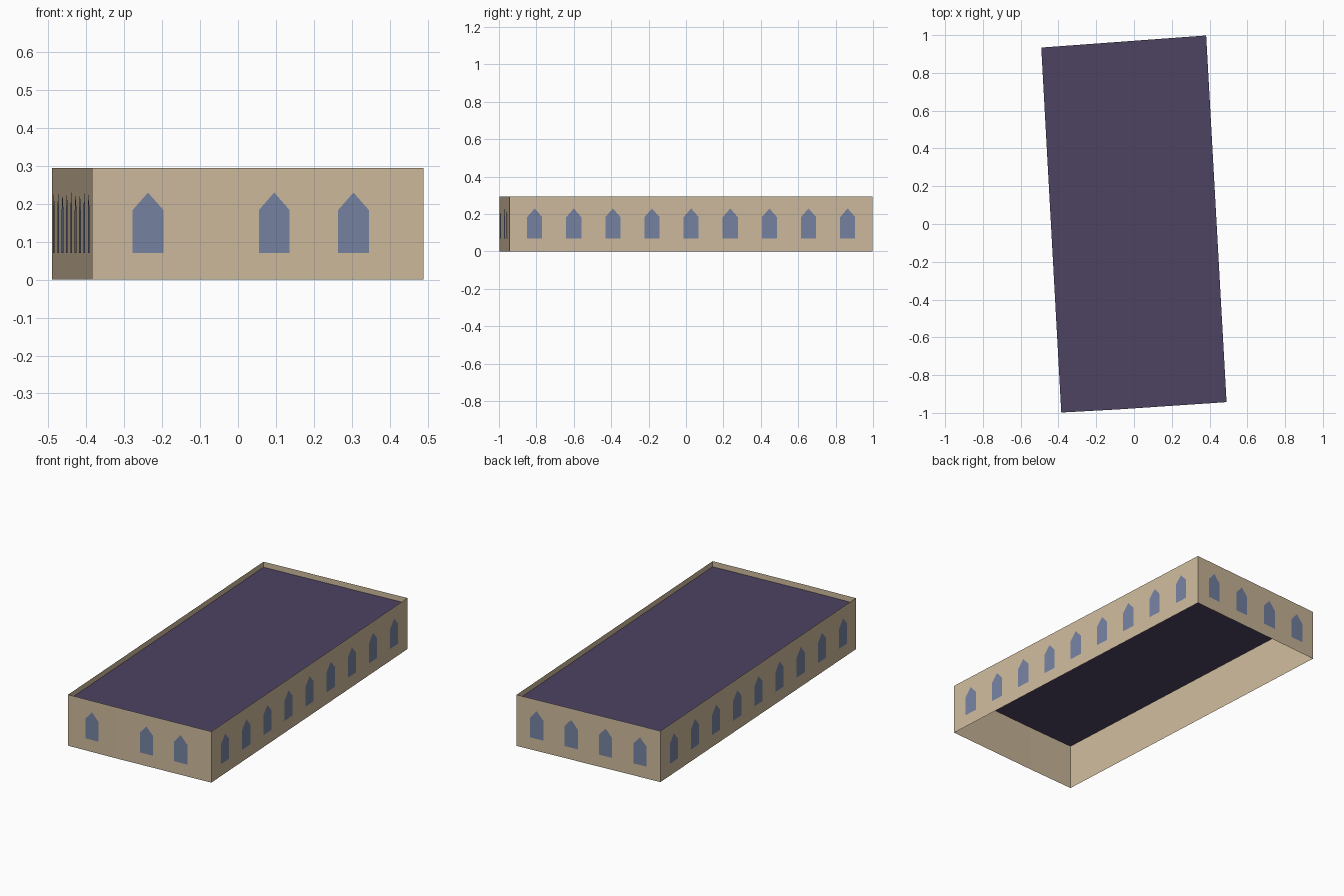
import bpy
import bmesh
from mathutils import Vector

if "Cube" in bpy.data.objects:
    bpy.data.objects.remove(bpy.data.objects["Cube"])

WALL_TOP = 0.295
ROOF_Z = 0.263
SPACING = 0.2095      # distance between window centres
HALF_WIDTH = 0.0405
SILL, SHOULDER, PEAK = 0.07, 0.184, 0.23
PROUD = 0.002         # window plates sit just outside the wall

# Footprint, counter-clockwise from the front right corner
footprint = [Vector(p) for p in (
    (-0.385, -0.998), (-0.09, -0.982), (0.49, -0.943), (0.382, 0.998), (-0.491, 0.934))]


def make_material(name, color):
    mat = bpy.data.materials.new(name)
    mat.use_nodes = True
    mat.diffuse_color = (*color, 1)
    mat.node_tree.nodes["Principled BSDF"].inputs["Base Color"].default_value = (*color, 1)
    return mat


def make_object(name, polygons, mat):
    """Flat object from a list of polygons, each a list of points."""
    bm = bmesh.new()
    for points in polygons:
        bm.faces.new([bm.verts.new(p) for p in points])
    bmesh.ops.remove_doubles(bm, verts=bm.verts, dist=0.0001)
    mesh = bpy.data.meshes.new(name)
    bm.to_mesh(mesh)
    bm.free()
    mesh.materials.append(mat)
    obj = bpy.data.objects.new(name, mesh)
    bpy.context.collection.objects.link(obj)
    return obj


stone = make_material("sandstone", (0.62, 0.495, 0.338))
slate = make_material("purple slate", (0.074, 0.056, 0.122))
glass = make_material("blue glass", (0.181, 0.225, 0.36))

# Walls and their evenly spaced pointed windows
walls, windows = [], []
for start, end in zip(footprint, footprint[1:] + footprint[:1]):
    walls.append([(*start, 0), (*end, 0), (*end, WALL_TOP), (*start, WALL_TOP)])
    along = (end - start).normalized()
    outward = Vector((along.y, -along.x))
    middle = (start + end) / 2 + outward * PROUD
    count = int((end - start).length / SPACING)
    for i in range(count):
        centre = middle + along * SPACING * (i - (count - 1) / 2)
        left, right = centre - along * HALF_WIDTH, centre + along * HALF_WIDTH
        windows.append([(*left, SILL), (*right, SILL), (*right, SHOULDER),
                        (*centre, PEAK), (*left, SHOULDER)])

make_object("outer_walls", walls, stone)
make_object("windows", windows, glass)

# Flat roof, sunk below the parapet
make_object("flat_roof", [[(*p, ROOF_Z) for p in footprint]], slate)
